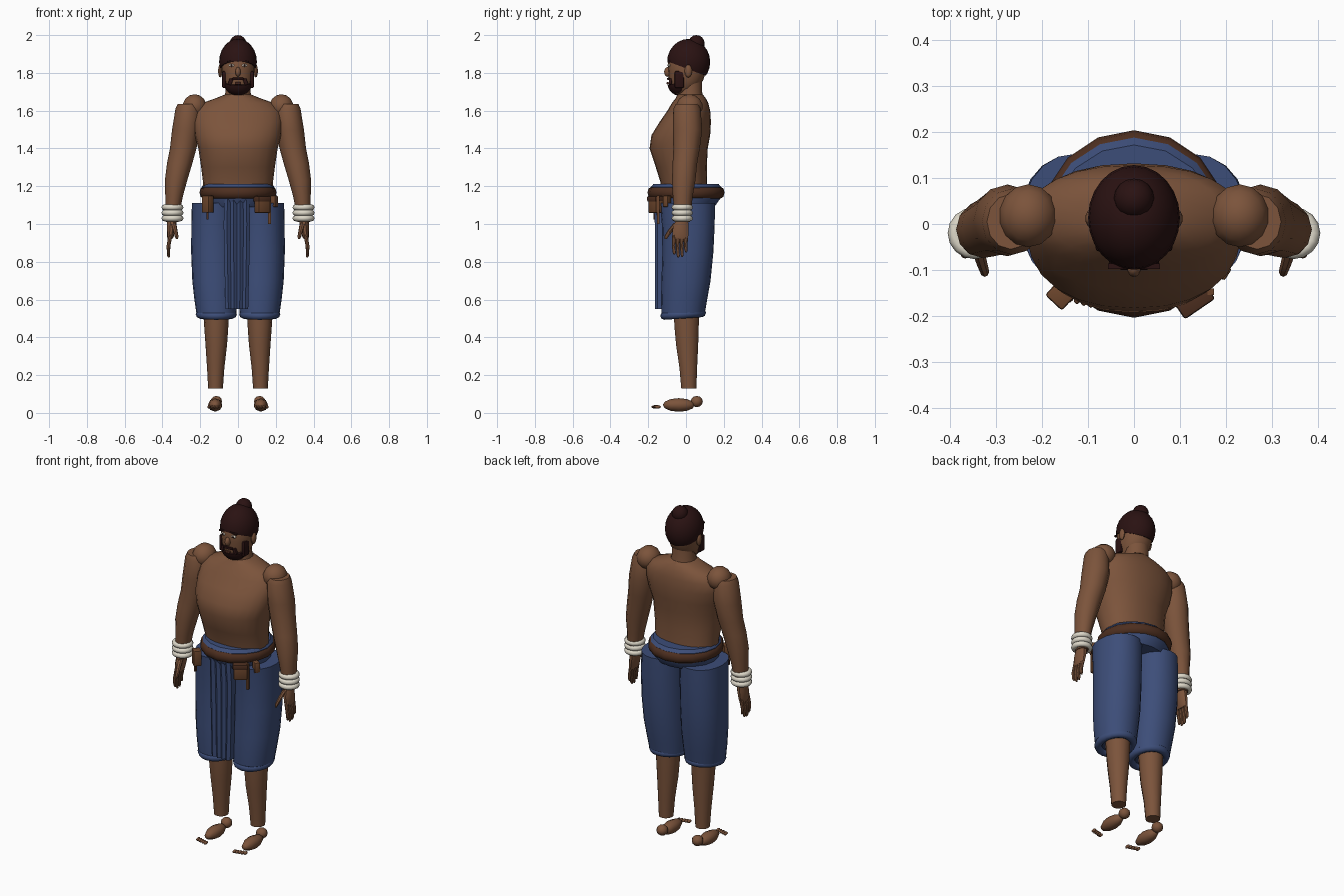
import bpy, bmesh, math
from mathutils import Vector, Matrix

if "Cube" in bpy.data.objects:
    bpy.data.objects.remove(bpy.data.objects["Cube"])

def mat(name, rgb):
    m = bpy.data.materials.new(name)
    m.diffuse_color = (*rgb, 1)
    m.use_nodes = True
    m.node_tree.nodes["Principled BSDF"].inputs["Base Color"].default_value = m.diffuse_color
    return m

SKIN = mat("brown skin", (0.20, 0.088, 0.044))
BLUE = mat("blue cloth", (0.046, 0.075, 0.19))
HAIR = mat("dark hair", (0.023, 0.006, 0.006))
BELT = mat("dark leather", (0.075, 0.028, 0.014))
POUCH = mat("tan leather", (0.15, 0.06, 0.025))
WHITE = mat("ivory", (0.72, 0.68, 0.58))
LIP = mat("dark lip", (0.10, 0.03, 0.02))

def finish(bm, name, m, angle=40):
    bmesh.ops.recalc_face_normals(bm, faces=bm.faces)
    me = bpy.data.meshes.new(name)
    bm.to_mesh(me)
    bm.free()
    ob = bpy.data.objects.new(name, me)
    bpy.context.collection.objects.link(ob)
    me.materials.append(m)
    bpy.context.view_layer.objects.active = ob
    ob.select_set(True)
    bpy.ops.object.shade_smooth_by_angle(angle=math.radians(angle))
    ob.select_set(False)
    return ob

def loft(name, rings, m, n=16, power=2.0, angle=40):
    """Stack of horizontal oval rings: (z, cx, cy, rx, ry)."""
    bm = bmesh.new()
    loops = []
    for z, cx, cy, rx, ry in rings:
        loop = []
        for i in range(n):
            a = 2 * math.pi * i / n
            c, s = math.cos(a), math.sin(a)
            x = math.copysign(abs(c) ** (2 / power), c)
            y = math.copysign(abs(s) ** (2 / power), s)
            loop.append(bm.verts.new((cx + rx * x, cy + ry * y, z)))
        loops.append(loop)
    for a, b in zip(loops, loops[1:]):
        for i in range(n):
            j = (i + 1) % n
            bm.faces.new((a[i], a[j], b[j], b[i]))
    bm.faces.new(loops[0])
    bm.faces.new(loops[-1])
    return finish(bm, name, m, angle)

def ball(name, c, r, m, seg=16, cut=None, angle=50, rot=0):
    """Ellipsoid; cut = (point, normal) removes the side the normal points to."""
    bm = bmesh.new()
    bmesh.ops.create_uvsphere(bm, u_segments=seg, v_segments=max(6, seg // 2), radius=1)
    bm.transform(Matrix.Translation(c) @ Matrix.Rotation(rot, 4, 'Y') @ Matrix.Diagonal((*r, 1)))
    if cut:
        res = bmesh.ops.bisect_plane(bm, geom=bm.verts[:] + bm.edges[:] + bm.faces[:],
                                     plane_co=cut[0], plane_no=cut[1], clear_outer=True)
        bmesh.ops.edgeloop_fill(bm, edges=[e for e in res['geom_cut'] if isinstance(e, bmesh.types.BMEdge)])
    return finish(bm, name, m, angle)

def box(name, c, size, m, rot=0, bevel=0.0, axis='Y'):
    bm = bmesh.new()
    bmesh.ops.create_cube(bm, size=1)
    bm.transform(Matrix.Translation(c) @ Matrix.Rotation(rot, 4, axis) @ Matrix.Diagonal((*size, 1)))
    if bevel:
        bmesh.ops.bevel(bm, geom=bm.edges[:], offset=bevel, segments=2, affect='EDGES', profile=0.5)
    return finish(bm, name, m)

def ring(name, c, rx, ry, minor, m, n=16, k=8, tall=1.0, tilt=0.0):
    bm = bmesh.new()
    grid = []
    for i in range(n):
        a = 2 * math.pi * i / n
        row = []
        for j in range(k):
            b = 2 * math.pi * j / k
            d = minor * math.cos(b)
            y = (ry + d) * math.sin(a)
            row.append(bm.verts.new((c[0] + (rx + d) * math.cos(a), c[1] + y,
                                     c[2] + minor * tall * math.sin(b) + y * tilt)))
        grid.append(row)
    for i in range(n):
        for j in range(k):
            a, b = grid[i], grid[(i + 1) % n]
            bm.faces.new((a[j], b[j], b[(j + 1) % k], a[(j + 1) % k]))
    return finish(bm, name, m, 60)

def fb(z, rx, front, back):
    """Centred ring from its front and back extents."""
    return (z, 0, (front + back) / 2, rx, (back - front) / 2)

# Torso and neck
loft("torso", [fb(1.15, .185, -.125, .115), fb(1.22, .185, -.135, .112), fb(1.30, .195, -.16, .11),
               fb(1.40, .21, -.193, .115), fb(1.47, .23, -.183, .128), fb(1.54, .238, -.14, .132),
               fb(1.60, .232, -.098, .128), fb(1.64, .19, -.075, .118), fb(1.665, .12, -.055, .105),
               fb(1.685, .07, -.045, .09)], SKIN, 24, 2.2, 50)
loft("neck", [fb(1.65, .078, -.055, .095), fb(1.70, .066, -.045, .085), fb(1.80, .066, -.045, .085)], SKIN)

# Head
loft("head", [fb(1.69, .045, -.07, .02), fb(1.72, .067, -.083, .06), fb(1.76, .08, -.09, .09),
              fb(1.81, .088, -.094, .108), fb(1.86, .09, -.096, .115), fb(1.92, .075, -.07, .1),
              fb(1.955, .04, -.03, .06)], SKIN, 20, 2.1, 60)
ball("hair_cap", (0, .014, 1.858), (.1, .114, .122), HAIR, 24,
     ((0, -.1, 1.862), Vector((0, -.38, -1)).normalized()))
ball("hair_bun", (0, .055, 1.955), (.044, .044, .045), HAIR)
ball("beard", (0, -.037, 1.75), (.077, .062, .07), HAIR, 20, ((0, -.095, 1.735), Vector((0, -.25, 1)).normalized()))
ball("nose", (0, -.096, 1.805), (.015, .02, .026), SKIN, 10)
box("moustache", (0, -.093, 1.768), (.062, .014, .013), HAIR, bevel=.004)
box("lips", (0, -.096, 1.745), (.032, .012, .012), LIP, bevel=.003)

for s in (-1, 1):
    # Face details
    box("sideburn", (s * .074, -.035, 1.765), (.02, .05, .09), HAIR, bevel=.008)
    box("moustache_end", (s * .04, -.083, 1.753), (.02, .016, .035), HAIR, rot=-s * .4, bevel=.004)
    ball("eye", (s * .034, -.089, 1.84), (.016, .007, .008), WHITE, 10)
    ball("pupil", (s * .034, -.094, 1.84), (.006, .004, .006), HAIR, 8)
    box("eyebrow", (s * .036, -.092, 1.862), (.04, .012, .008), HAIR, rot=s * .15)
    ball("ear", (s * .094, .012, 1.81), (.012, .02, .035), SKIN, 10)

    # Shoulder and arm
    ball("shoulder", (s * .23, .018, 1.622), (.065, .07, .065), SKIN, 14, angle=60)
    loft("arm", [(1.635, s * .268, .005, .052, .06), (1.61, s * .265, .005, .066, .072),
                 (1.50, s * .275, .008, .074, .078), (1.40, s * .29, .003, .070, .07),
                 (1.32, s * .309, -.006, .067, .065), (1.23, s * .328, -.012, .059, .062),
                 (1.15, s * .338, -.017, .047, .053), (1.08, s * .345, -.018, .04, .046),
                 (1.01, s * .348, -.02, .032, .04)], SKIN, 12)
    for z in (1.03, 1.059, 1.088):
        ring("bracelet", (s * .347, -.02, z), .043, .041, .0155, WHITE)

    # Hand
    loft("palm", [(1.03, s * .348, -.02, .026, .032), (.98, s * .352, -.028, .024, .044),
                  (.935, s * .358, -.03, .018, .044), (.92, s * .36, -.03, .012, .04)], SKIN, 10)
    for i, tip in enumerate((.838, .822, .826, .85)):
        y = -.062 + i * .021
        loft("finger", [(.945, s * .357, y, .011, .0105), (.885, s * .368, y - .003, .01, .01),
                        (tip + .01, s * .368, y, .008, .008), (tip, s * .366, y, .004, .004)], SKIN, 8)
    loft("thumb", [(1.005, s * .342, -.048, .015, .018), (.965, s * .332, -.082, .012, .015),
                   (.935, s * .325, -.103, .01, .012), (.92, s * .323, -.108, .005, .006)], SKIN, 8)

    # Trouser leg with rolled cuff
    loft("trouser_leg", [(1.11, s * .125, .008, .119, .145), (1.0, s * .126, .012, .121, .14),
                         (.85, s * .126, .01, .122, .135), (.7, s * .122, 0, .12, .13),
                         (.6, s * .118, -.01, .113, .122), (.53, s * .115, -.015, .106, .115),
                         (.515, s * .115, -.015, .085, .095)], BLUE, 20, 2.15)
    ring("cuff", (s * .115, -.015, .522), .088, .1, .021, BLUE, 20, 8, 1.05, .07)

    # Calf, foot and toes
    loft("calf", [(.54, s * .115, .003, .068, .07), (.46, s * .115, .003, .064, .066),
                  (.36, s * .115, .006, .057, .06), (.24, s * .118, .012, .046, .048),
                  (.13, s * .119, .015, .039, .041)], SKIN, 14)
    ball("heel", (s * .115, .057, .06), (.032, .032, .03), SKIN, 10)
    bm = bmesh.new()
    bmesh.ops.create_uvsphere(bm, u_segments=8, v_segments=6, radius=1)
    bm.transform(Matrix.Translation((s * .121, -.038, .042)) @ Matrix.Rotation(math.pi / 2, 4, 'X')
                 @ Matrix.Diagonal((.038, .036, .085, 1)))
    finish(bm, "foot", SKIN, 50)
    for i in range(5):
        ball("toe", (s * (.094 + .015 * i), -.166 + .004 * i, .032), (.0085, .017, .009), SKIN, 8)

# Waist wrap and belt
loft("waist_wrap", [(1.09, 0, 0, .175, .15), (1.14, 0, 0, .19, .185), (1.195, 0, 0, .193, .188),
                    (1.212, 0, 0, .18, .172)], BLUE, 16)
ring("belt", (0, 0, 1.166), .185, .185, .019, BELT, 16, 8, 1.6)

# Hanging front cloth, folded in vertical pleats
bm = bmesh.new()
rows = []
for z, half, y0 in ((1.135, .066, -.16), (1.0, .07, -.152), (.8, .066, -.15), (.55, .06, -.15)):
    front = [(-.006 + half * (i / 4 - 1), y0 - (.013 if i % 2 else 0), z) for i in range(9)]
    outline = front + [(front[-1][0], -.115, z), (front[0][0], -.115, z)]
    rows.append([bm.verts.new(p) for p in outline])
for a, b in zip(rows, rows[1:]):
    for i in range(len(a)):
        j = (i + 1) % len(a)
        bm.faces.new((a[i], a[j], b[j], b[i]))
bm.faces.new(rows[0])
bm.faces.new(rows[-1])
finish(bm, "front_cloth", BLUE, 30)

# Belt pouches and hanging straps
box("left_pouch", (-.16, -.155, 1.105), (.05, .045, .09), POUCH, rot=-.75, bevel=.006, axis='Z')
box("left_strap", (-.162, -.165, 1.06), (.012, .012, .07), BELT)
box("right_pouch", (.128, -.16, 1.1), (.075, .05, .085), POUCH, rot=.6, bevel=.008, axis='Z')
box("right_pouch_flap", (.128, -.162, 1.133), (.08, .056, .03), BELT, rot=.6, bevel=.006, axis='Z')
box("right_strap", (.167, -.147, 1.075), (.014, .014, .15), POUCH)
box("side_pouch", (.188, -.1, 1.12), (.03, .04, .06), POUCH, rot=1.0, bevel=.005, axis='Z')
